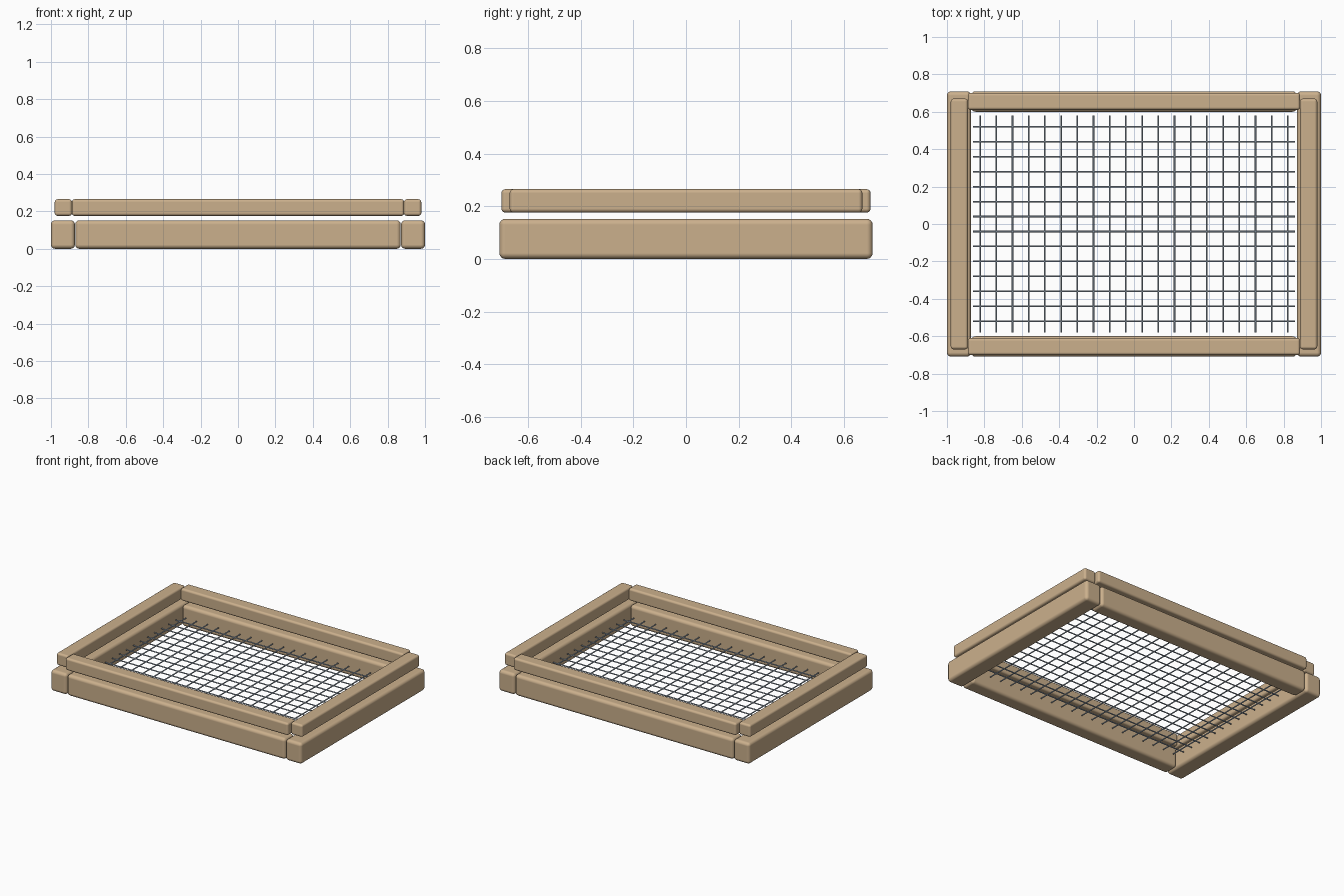
import bpy
import math

cube = bpy.data.objects.get("Cube")
if cube:
    bpy.data.objects.remove(cube, do_unlink=True)


def make_material(name, color, roughness):
    mat = bpy.data.materials.new(name)
    mat.use_nodes = True
    mat.diffuse_color = color
    bsdf = next(n for n in mat.node_tree.nodes if n.type == 'BSDF_PRINCIPLED')
    bsdf.inputs["Base Color"].default_value = color
    bsdf.inputs["Roughness"].default_value = roughness
    return mat


wood = make_material("tan wood", (0.6, 0.435, 0.265, 1), 0.7)
metal = make_material("pale steel wire", (0.38, 0.46, 0.55, 1), 0.5)


def rail(name, low, high, bevel):
    """Rounded wooden bar filling the box between two corners."""
    bpy.ops.mesh.primitive_cube_add(
        size=1, location=[(a + b) / 2 for a, b in zip(low, high)])
    obj = bpy.context.object
    obj.name = name
    obj.scale = [b - a for a, b in zip(low, high)]
    bpy.ops.object.transform_apply(location=False, rotation=False, scale=True)
    bpy.ops.object.shade_smooth()
    mod = obj.modifiers.new("rounded edges", 'BEVEL')
    mod.width = bevel
    mod.segments = 4
    mod.harden_normals = True
    bpy.ops.object.modifier_apply(modifier=mod.name)
    obj.data.materials.append(wood)


def frame(name, z, side_x, side_y, end_x, end_y, bevel):
    """Two long side rails and the front and back rails between them."""
    for label, s in (("left", 1), ("right", -1)):
        x0, x1 = sorted(s * x for x in side_x)
        rail(f"{name}_{label}_rail", (x0, -side_y, z[0]), (x1, side_y, z[1]), bevel)
    for label, s in (("back", 1), ("front", -1)):
        y0, y1 = sorted(s * y for y in end_y)
        rail(f"{name}_{label}_rail", (-end_x, y0, z[0]), (end_x, y1, z[1]), bevel)


def wires(name, count, reach, length, z, along_x):
    """Evenly spaced thin rods across the opening."""
    for i in range(count):
        p = -reach + 2 * reach * i / (count - 1)
        if along_x:
            place, turn = (0, p, z), (0, math.pi / 2, 0)
        else:
            place, turn = (p, 0, z), (math.pi / 2, 0, 0)
        bpy.ops.mesh.primitive_cylinder_add(
            vertices=8, radius=0.0042, depth=length, location=place, rotation=turn)
        obj = bpy.context.object
        obj.name = f"{name}_{i + 1}"
        obj.data.materials.append(metal)
        bpy.ops.object.shade_smooth_by_angle(angle=math.radians(50))


# Deep lower frame and slimmer upper frame
frame("lower", (0, 0.152), (0.872, 1.0), 0.709, 0.87, (0.6, 0.709), 0.022)
frame("upper", (0.176, 0.265), (0.888, 0.98), 0.67, 0.888, (0.61, 0.701), 0.015)

# Mesh screen inside the lower frame
wires("cross_wire", 14, 0.52, 1.722, 0.078, True)
wires("long_wire", 20, 0.823, 1.162, 0.078, False)
